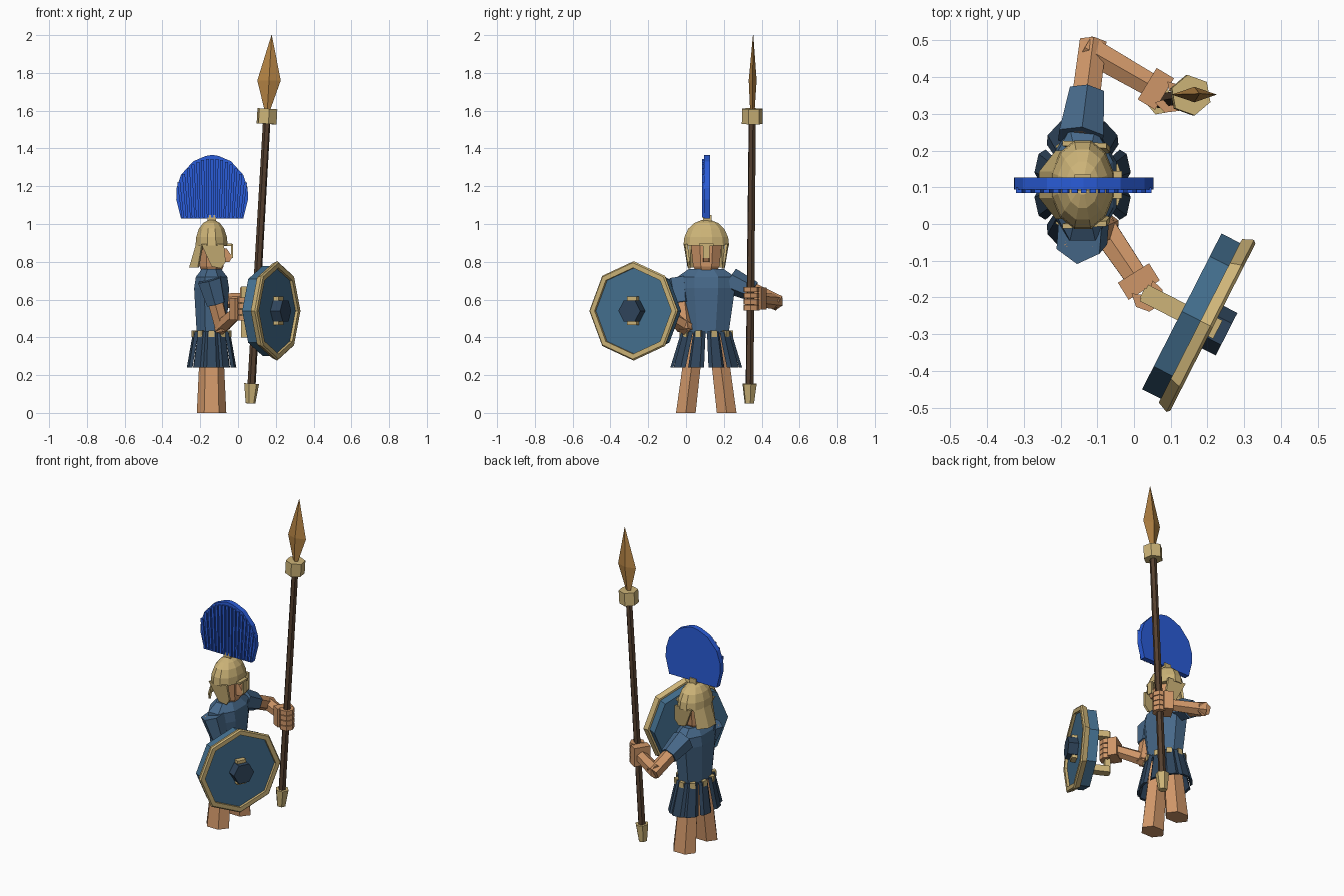
import bpy, bmesh
from math import sin, cos, pi, radians, sqrt
from mathutils import Vector as V, Matrix

if "Cube" in bpy.data.objects:
    bpy.data.objects.remove(bpy.data.objects["Cube"])


def material(name, hexcode):
    m = bpy.data.materials.new(name)
    c = [int(hexcode[i:i + 2], 16) / 255 for i in (0, 2, 4)]
    m.diffuse_color = [((v + 0.055) / 1.055) ** 2.4 for v in c] + [1]
    m.use_nodes = True
    m.node_tree.nodes["Principled BSDF"].inputs["Base Color"].default_value = m.diffuse_color
    return m


GOLD = material("gold", "CDB478")
SKIN = material("skin", "CF9668")
TUNIC = material("tunic", "47698A")
NAVY = material("navy", "2F455C")
BLUE = material("shield_blue", "447090")
CREST = material("crest_blue", "2A5CD8")
WOOD = material("wood", "55402F")
BRONZE = material("bronze", "B48344")


def loft(name, rings, mat, closed=False):
    """Skin a list of equal rings; cap the ends, or join last to first."""
    bm = bmesh.new()
    rs = [[bm.verts.new(p) for p in r] for r in rings]
    n = len(rs[0])
    pairs = list(zip(rs, rs[1:])) + ([(rs[-1], rs[0])] if closed else [])
    for a, b in pairs:
        for i in range(n):
            bm.faces.new((a[i], a[(i + 1) % n], b[(i + 1) % n], b[i]))
    if not closed:
        bm.faces.new(rs[0])
        bm.faces.new(rs[-1])
    bmesh.ops.recalc_face_normals(bm, faces=bm.faces)
    me = bpy.data.meshes.new(name)
    bm.to_mesh(me)
    bm.free()
    me.materials.append(mat)
    ob = bpy.data.objects.new(name, me)
    bpy.context.collection.objects.link(ob)
    return ob


BX, BY = -0.14, 0.107      # body axis


def ring(z, rx, ry, n=8, phase=0.5, cx=BX, cy=BY):
    return [V((cx + rx * cos(2 * pi * (i + phase) / n), cy + ry * sin(2 * pi * (i + phase) / n), z))
            for i in range(n)]


def tube(name, stops, mat, n=6, phase=0.5):
    """Polygonal rod through (point, radius) stops on one straight axis."""
    d = V(stops[-1][0]) - V(stops[0][0])
    q = d.to_track_quat('Z', 'Y')
    return loft(name, [[V(p) + q @ V((r * cos(2 * pi * (i + phase) / n), r * sin(2 * pi * (i + phase) / n), 0))
                        for i in range(n)] for p, r in stops], mat)


def box(name, c, size, mat, yaw=0.0):
    rot = Matrix.Rotation(yaw, 3, 'Z')
    a, b, h = [s / 2 for s in size]
    return loft(name, [[V(c) + rot @ V((x, y, z)) for x, y in ((-a, -b), (a, -b), (a, b), (-a, b))]
                       for z in (-h, h)], mat)


# Torso and neck
loft("torso", [ring(0.42, 0.085, 0.128), ring(0.66, 0.1, 0.165), ring(0.72, 0.09, 0.165),
               ring(0.762, 0.055, 0.1)], TUNIC)
loft("neck", [ring(0.7, 0.045, 0.05), ring(0.8, 0.045, 0.05)], SKIN)

# Legs
for side, s in (("right", -1), ("left", 1)):
    loft(side + "_leg", [ring(z, rx, ry, 6, 0, BX, BY + s * off) for z, rx, ry, off in
                         ((0.0, 0.078, 0.06, 0.108), (0.43, 0.058, 0.052, 0.055))], SKIN)

# Skirt strips and belt studs
for k in range(10):
    a = radians(18 + 36 * k)
    out = V((cos(a), sin(a), 0))
    rings = []
    for z, rx, ry, w in ((0.43, 0.088, 0.122, 0.033), (0.24, 0.122, 0.18, 0.043)):
        c = V((BX + rx * cos(a), BY + ry * sin(a), z))
        t = V((-rx * sin(a), ry * cos(a), 0)).normalized()
        rings.append([c - t * w - out * 0.006, c + t * w - out * 0.006,
                      c + t * w * 0.6 + out * 0.01, c - t * w * 0.6 + out * 0.01])
    loft("skirt_strip", rings, NAVY)
    box("belt_stud", (BX + 0.093 * cos(a), BY + 0.128 * sin(a), 0.42), (0.025, 0.03, 0.034), GOLD, a)

# Head and nose
loft("head", [ring(0.725, 0.045, 0.045), ring(0.775, 0.068, 0.075), ring(0.9, 0.07, 0.09)], SKIN)
loft("nose", [[V((-0.09, BY - 0.018, z)), V((x, BY - 0.014, z)), V((x, BY + 0.014, z)), V((-0.09, BY + 0.018, z))]
              for z, x in ((0.80, -0.045), (0.825, -0.03), (0.87, -0.06))], SKIN)

# Helmet
loft("helmet_dome", [ring(z, 0.088 * s, 0.125 * s, 12) for z, s in
                     ((0.885, 1), (0.93, 0.96), (0.975, 0.79), (1.005, 0.52), (1.02, 0.22))], GOLD)
box("crest_mount", (BX, BY + 0.005, 1.03), (0.045, 0.045, 0.035), GOLD)
box("brow_guard", (-0.058, BY, 0.891), (0.05, 0.075, 0.014), GOLD)
box("nose_guard", (-0.031, BY, 0.857), (0.01, 0.034, 0.075), GOLD)
for s in (-1, 1):
    outline = ((-0.195, 0.895, 0.112), (-0.075, 0.895, 0.105), (-0.065, 0.8, 0.093),
               (-0.09, 0.765, 0.088), (-0.14, 0.775, 0.092))
    loft("cheek_guard", [[V((x, BY + s * (y + d), z)) for x, z, y in outline] for d in (-0.006, 0.008)], GOLD)
neck = []
for k in range(4):
    a = radians(126 + 36 * k)
    neck.append([V((BX + rx * cos(a), BY + ry * sin(a), z)) for rx, ry, z in
                 ((0.085, 0.115, 0.9), (0.125, 0.115, 0.77), (0.112, 0.103, 0.77), (0.072, 0.1, 0.9))])
loft("neck_guard", neck, GOLD)

# Crest fan with raised ribs on the front side
CX = -0.137
half = [(0.165, 1.03), (0.19, 1.13), (0.188, 1.19), (0.165, 1.26), (0.1, 1.332), (0.035, 1.36)]
fan = [(CX + x, z) for x, z in half] + [(CX, 1.366)] + [(CX - x, z) for x, z in reversed(half)]
loft("crest", [[V((x, y, z)) for x, z in fan] for y in (0.094, 0.127)], CREST)
for k in range(15):
    b = -0.155 + 0.31 * k / 14
    top = b * 1.14
    z1 = 1.145 + 0.2 * sqrt(1 - (top / 0.19) ** 2)
    pts = ((b - 0.006, 1.035), (b + 0.006, 1.035), (top + 0.008, z1), (top - 0.008, z1))
    loft("crest_rib", [[V((CX + x, y, z)) for x, z in pts] for y in (0.085, 0.1)], CREST)


# Arms and gripping hands
def hand(name, grip, yaw, bar):
    d = V((cos(yaw), sin(yaw), 0))
    box(name + "_palm", V(grip) - d * 0.045, (0.055, 0.1, 0.115), SKIN, yaw)
    for k in range(4):
        z = grip[2] - 0.048 + 0.032 * k
        prof = []
        for j in range(6):
            a = yaw + radians(-130 + 52 * j)
            prof.append([V((grip[0] + r * cos(a), grip[1] + r * sin(a), z + h))
                         for r, h in ((bar, -0.014), (bar + 0.026, -0.014), (bar + 0.026, 0.014), (bar, 0.014))])
        loft(name + "_finger", prof, SKIN)


def arm(side, shoulder, elbow, wrist):
    s, e, w = V(shoulder), V(elbow), V(wrist)
    tube(side + "_sleeve", [(s, 0.07), (s.lerp(e, 0.52), 0.054)], TUNIC)
    tube(side + "_upper_arm", [(s, 0.045), (e + (e - s).normalized() * 0.025, 0.042)], SKIN)
    tube(side + "_forearm", [(e - (w - e).normalized() * 0.02, 0.042), (w, 0.036)], SKIN)


arm("left", (-0.145, 0.235, 0.70), (-0.115, 0.47, 0.59), (0.06, 0.37, 0.6))
hand("left_hand", (0.098, 0.345, 0.605), radians(-31), 0.018)
arm("right", (-0.15, -0.04, 0.705), (-0.085, -0.01, 0.46), (0.01, -0.15, 0.545))
hand("right_hand", (0.037, -0.195, 0.55), radians(-58), 0.018)

# Spear
foot, tip = V((0.066, 0.335, 0.05)), V((0.178, 0.355, 2.0))


def at(z):
    return foot.lerp(tip, (z - 0.05) / 1.95)


tube("spear_shaft", [(at(0.1), 0.022), (at(1.6), 0.02)], WOOD)
tube("spear_butt", [(at(0.05), 0.026), (at(0.155), 0.04)], GOLD)
tube("spear_collar", [(at(1.53), 0.056), (at(1.61), 0.056)], GOLD, phase=0)
loft("spear_blade", [[at(z) + V(p) for p in ((w, 0, 0), (0, t, 0), (-w, 0, 0), (0, -t, 0))]
                     for z, w, t in ((1.6, 0.014, 0.012), (1.76, 0.062, 0.021), (2.0, 0.001, 0.001))], BRONZE)

# Shield: octagon facing outward along n
n, t, up = V((0.891, -0.454, 0)), V((0.454, 0.891, 0)), V((0, 0, 1))
C = V((0.197, -0.272, 0.54))


def disc(d, r, sides):
    return [C + n * d + t * (r * cos(2 * pi * i / sides)) + up * (r * sin(2 * pi * i / sides)) for i in range(sides)]


loft("shield_body", [disc(-0.075, 0.238, 8), disc(0.004, 0.238, 8)], BLUE)
loft("shield_rim", [disc(d, r, 8) for d, r in ((-0.018, 0.25), (0.012, 0.263), (0.02, 0.255), (0.02, 0.228),
                                               (-0.018, 0.228))], GOLD, closed=True)
yaw = radians(-27)
box("boss_plate", C + n * 0.015, (0.04, 0.056, 0.15), GOLD, yaw)
loft("shield_boss", [disc(0.0, 0.065, 6), disc(0.062, 0.065, 6)], NAVY)

# Shield grip
box("grip_bar", (0.037, -0.195, 0.535), (0.032, 0.032, 0.27), GOLD, yaw)
for z in (0.42, 0.65):
    box("grip_strut", V((0.085, -0.217, z)), (0.13, 0.05, 0.04), GOLD, yaw)
